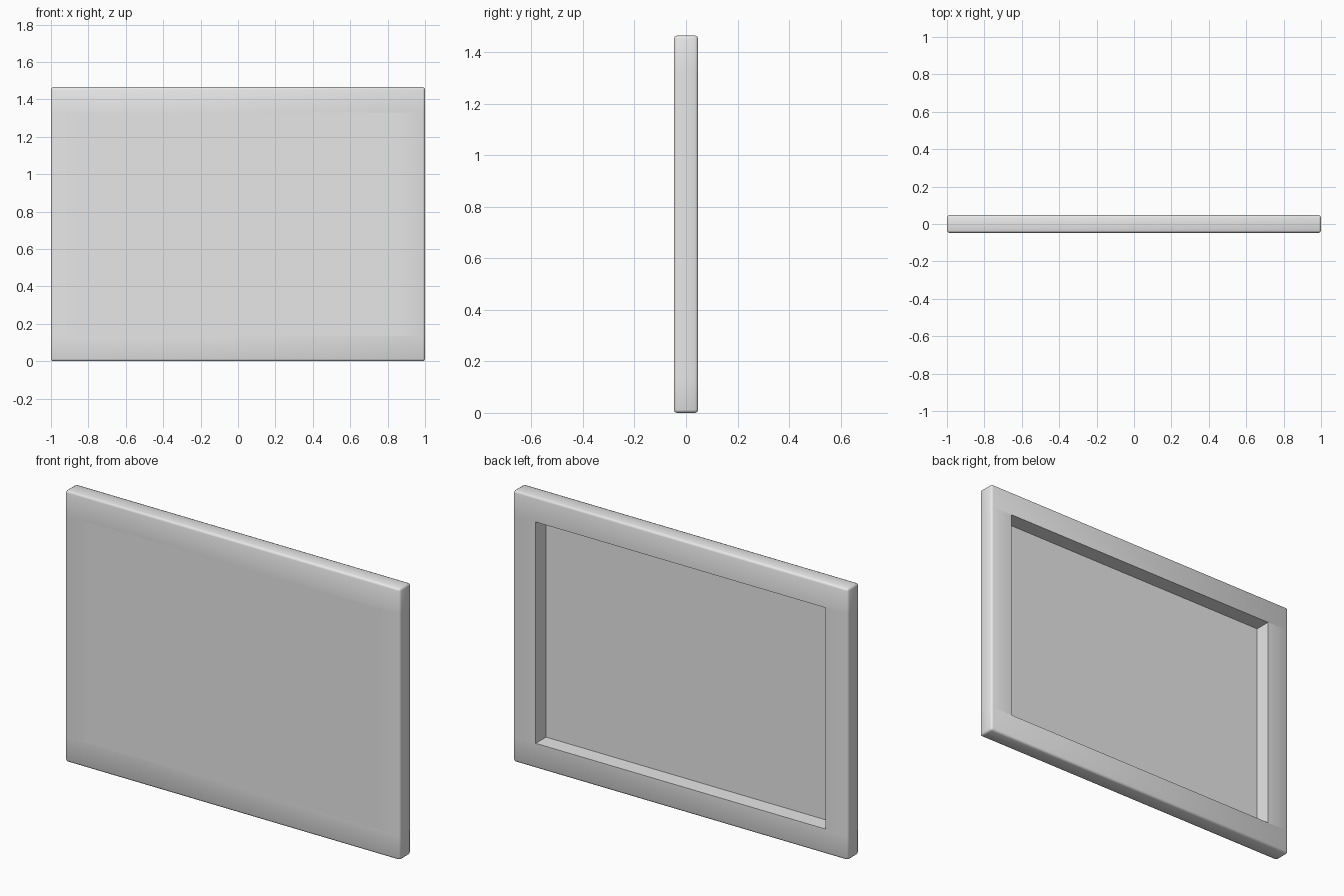
import bpy, bmesh, math

if "Cube" in bpy.data.objects:
    bpy.data.objects.remove(bpy.data.objects["Cube"])

H = 1.465      # total height
T = 0.047      # half thickness
W = 0.135      # bar width
R = 0.012      # rounding of the outer edges

grey = bpy.data.materials.new("light_grey")
grey.diffuse_color = (0.8, 0.8, 0.8, 1)
grey.use_nodes = True
grey.node_tree.nodes["Principled BSDF"].inputs["Base Color"].default_value = grey.diffuse_color


def box(name, x0, x1, y0, y1, z0, z1, rounded=True):
    """Box between the limits; only edges on the outside of the frame are rounded."""
    bm = bmesh.new()
    bmesh.ops.create_cube(bm, size=1)
    for v in bm.verts:
        v.co.x = x1 if v.co.x > 0 else x0
        v.co.y = y1 if v.co.y > 0 else y0
        v.co.z = z1 if v.co.z > 0 else z0
    if rounded:
        def outer(e):
            a, b = e.verts[0].co, e.verts[1].co
            at_joint = any(abs(a.z - j) < 1e-4 and abs(b.z - j) < 1e-4 for j in (W, H - W))
            m = (a + b) / 2
            return not at_joint and (abs(m.x) > 0.999 or m.z < 0.001 or m.z > H - 0.001)
        bmesh.ops.bevel(bm, geom=[e for e in bm.edges if outer(e)], offset=R,
                        segments=2, profile=0.5, affect='EDGES')
    me = bpy.data.meshes.new(name)
    bm.to_mesh(me)
    bm.free()
    me.materials.append(grey)
    ob = bpy.data.objects.new(name, me)
    bpy.context.collection.objects.link(ob)
    return ob


parts = []
# full-length rails
for name, z0 in (("bottom_rail", 0), ("top_rail", H - W)):
    parts.append(box(name, -1, 1, -T, T, z0, z0 + W))
# upright bars between the rails
for name, x0 in (("left_bar", -1), ("right_bar", 1 - W)):
    parts.append(box(name, x0, x0 + W, -T, T, W, H - W))
# thin panel flush with the front
parts.append(box("front_panel", -1 + W, 1 - W, -T, -T + 0.006, W, H - W, rounded=False))

for ob in parts:
    ob.select_set(True)
bpy.context.view_layer.objects.active = parts[0]
bpy.ops.object.shade_smooth_by_angle(angle=math.radians(60))
